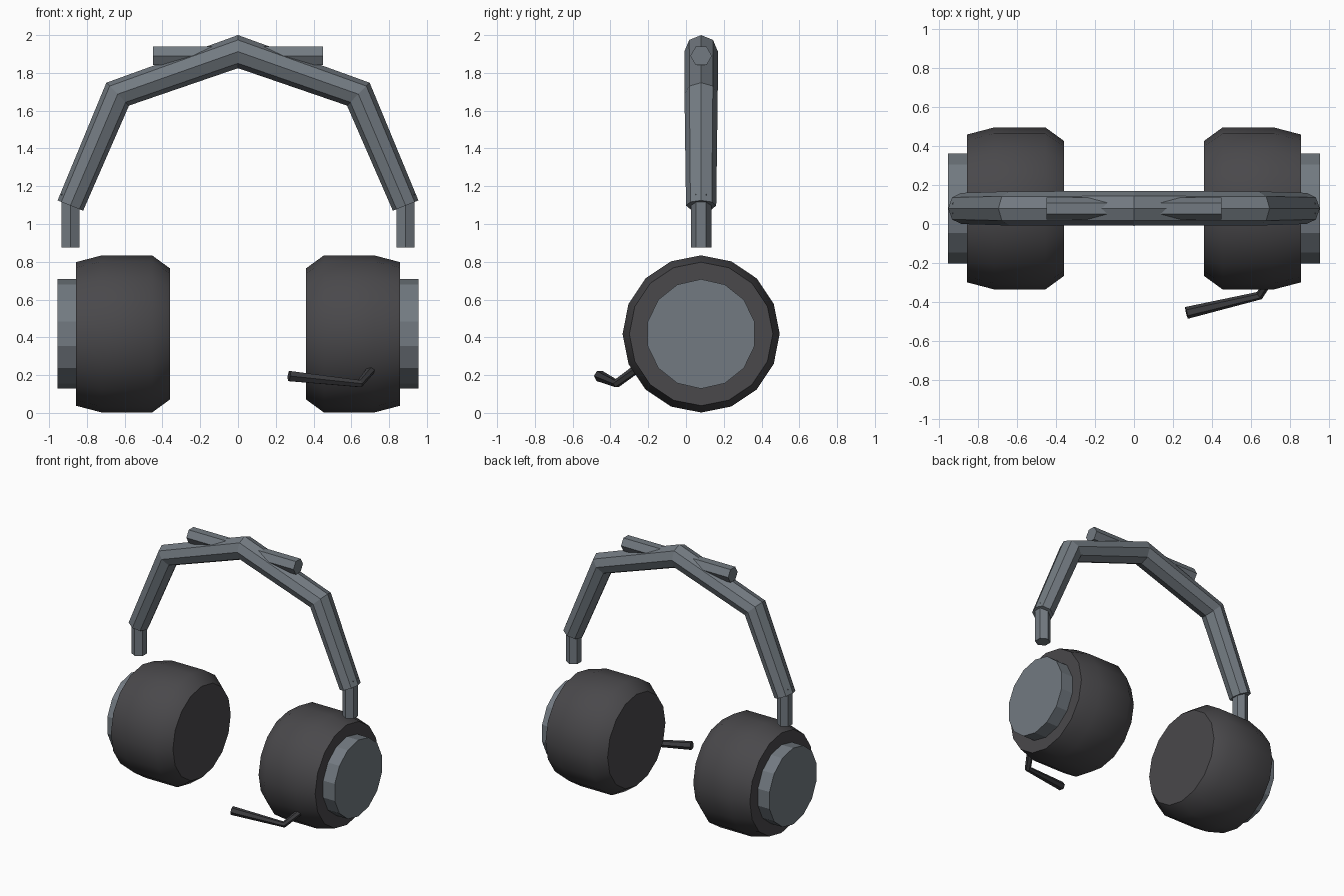
import bpy, bmesh, math
from mathutils import Vector

cube = bpy.data.objects.get("Cube")
if cube:
    bpy.data.objects.remove(cube)

CY = 0.08  # depth of the shared centre line


def material(name, rgb):
    m = bpy.data.materials.new(name)
    m.use_nodes = True
    m.diffuse_color = (*rgb, 1)
    m.node_tree.nodes["Principled BSDF"].inputs["Base Color"].default_value = (*rgb, 1)
    return m


grey = material("slate grey", (0.17, 0.195, 0.22))
dark = material("charcoal", (0.067, 0.065, 0.07))
black = material("soft black", (0.045, 0.045, 0.049))


def loft(name, rings, mat, smooth=None):
    """Skin a list of equal rings and cap both ends."""
    bm = bmesh.new()
    loops = [[bm.verts.new(p) for p in ring] for ring in rings]
    n = len(loops[0])
    for a, b in zip(loops, loops[1:]):
        for i in range(n):
            j = (i + 1) % n
            bm.faces.new((a[i], a[j], b[j], b[i]))
    bm.faces.new(loops[0])
    bm.faces.new(loops[-1])
    bmesh.ops.recalc_face_normals(bm, faces=bm.faces)
    mesh = bpy.data.meshes.new(name)
    bm.to_mesh(mesh)
    bm.free()
    mesh.materials.append(mat)
    ob = bpy.data.objects.new(name, mesh)
    bpy.context.collection.objects.link(ob)
    if smooth:
        bpy.ops.object.select_all(action="DESELECT")
        ob.select_set(True)
        bpy.context.view_layer.objects.active = ob
        bpy.ops.object.shade_smooth_by_angle(angle=math.radians(smooth))
    return ob


def ring(centre, u, v, sides):
    """Polygon around centre; its first corner points along u."""
    turn = [2 * math.pi * i / sides for i in range(sides)]
    return [Vector(centre) + Vector(u) * math.cos(t) + Vector(v) * math.sin(t) for t in turn]


def x_ring(x, z, r, sides):
    return ring((x, CY, z), (0, 0, r), (0, r, 0), sides)


# Ear cups, outer discs and slider stems on both sides
CUP_Z = 0.418
for side, s in (("left", 1), ("right", -1)):
    profile = ((0.36, 0.347), (0.455, 0.416), (0.72, 0.416), (0.858, 0.38))
    loft(side + "_ear_cup", [x_ring(s * x, CUP_Z, r, 16) for x, r in profile], dark, 45)
    loft(side + "_outer_disc", [x_ring(s * x, CUP_Z, 0.29, 14) for x in (0.85, 0.955)], grey)
    loft(side + "_slider_stem",
         [ring((s * 0.887, CY, z), (0, 0.054, 0), (0.054, 0, 0), 6) for z in (0.875, 1.16)], grey)

# Headband: octagonal section through five mitred stations
half = [((0.955, 1.125), (0.82, 1.07), 0.08), ((0.697, 1.748), (0.577, 1.627), 0.088)]
stations = [((-o[0], o[1]), (-i[0], i[1]), w) for o, i, w in half]
stations += [((0, 2.0), (0, 1.825), 0.089)] + half[::-1]
band = []
for outer, inner, width in stations:
    o = Vector((outer[0], CY, outer[1]))
    i = Vector((inner[0], CY, inner[1]))
    band.append(ring((o + i) / 2, (o - i) / 2, (0, width, 0), 8))
loft("headband", band, grey)

# Straight bar crossing the crown
loft("crown_bar",
     [ring((x, CY, 1.89), (0, 0.057, 0), (0, 0, 0.057), 6) for x in (-0.45, 0.45)], grey)

# Microphone boom, bent once and thicker at the tip
path = [Vector(p) for p in ((0.71, -0.26, 0.235), (0.645, -0.368, 0.155), (0.27, -0.457, 0.195))]
first, last = (path[1] - path[0]).normalized(), (path[2] - path[1]).normalized()
boom = []
for p, d, r in zip(path, (first, (first + last).normalized(), last), (0.024, 0.022, 0.031)):
    u = d.cross(Vector((0, 0, 1))).normalized()
    boom.append(ring(p, u * r, d.cross(u) * r, 6))
loft("microphone_boom", boom, black)
